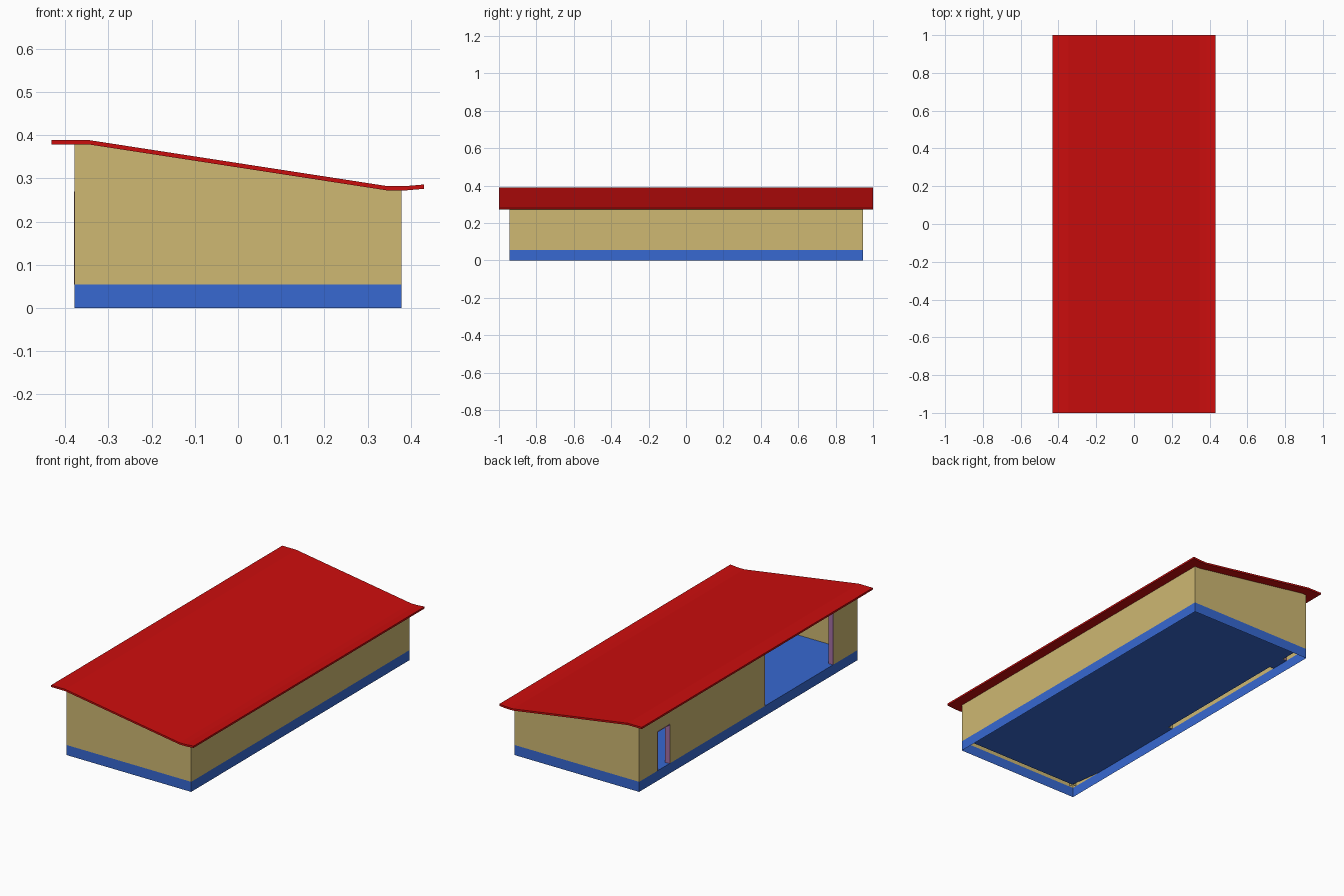
import bpy, bmesh
from mathutils import Vector

if "Cube" in bpy.data.objects:
    bpy.data.objects.remove(bpy.data.objects["Cube"])

HX, HY = 0.378, 0.945      # footprint half sizes
BASE = 0.055               # top of foundation
T = 0.025                  # wall thickness


def material(name, rgb):
    m = bpy.data.materials.new(name)
    m.diffuse_color = (*rgb, 1)
    m.use_nodes = True
    m.node_tree.nodes["Principled BSDF"].inputs["Base Color"].default_value = m.diffuse_color
    return m


BLUE = material("foundation_blue", (0.038, 0.14, 0.64))
RED = material("roof_red", (0.6, 0.004, 0.004))
SAND = material("wall_sand", (0.62, 0.48, 0.17))
MAUVE = material("frame_mauve", (0.38, 0.16, 0.38))


def finish(bm, name, mat):
    mesh = bpy.data.meshes.new(name)
    bm.to_mesh(mesh)
    bm.free()
    mesh.materials.append(mat)
    obj = bpy.data.objects.new(name, mesh)
    bpy.context.collection.objects.link(obj)
    return obj


def extrude(name, pts, axis, lo, hi, mat, open_at=None):
    """Extrude a profile along x or y; optionally drop the faces lying at z = open_at."""
    bm = bmesh.new()
    place = (lambda a, z: (lo, a, z)) if axis == "x" else (lambda a, z: (a, lo, z))
    face = bm.faces.new([bm.verts.new(place(a, z)) for a, z in pts])
    step = Vector((hi - lo, 0, 0)) if axis == "x" else Vector((0, hi - lo, 0))
    ext = bmesh.ops.extrude_face_region(bm, geom=[face], use_keep_orig=True)
    new = [g for g in ext["geom"] if isinstance(g, bmesh.types.BMVert)]
    bmesh.ops.translate(bm, vec=step, verts=new)
    bmesh.ops.recalc_face_normals(bm, faces=bm.faces)
    if open_at is not None:
        drop = [f for f in bm.faces if all(abs(v.co.z - open_at) < 1e-5 for v in f.verts)]
        bmesh.ops.delete(bm, geom=drop, context="FACES_ONLY")
    return finish(bm, name, mat)


# Foundation: thin skirt, open at top and bottom
bm = bmesh.new()
ring = [(-HX, -HY), (HX, -HY), (HX, HY), (-HX, HY)]
low = [bm.verts.new((x, y, 0)) for x, y in ring]
top = [bm.verts.new((x, y, BASE)) for x, y in ring]
for i in range(4):
    j = (i + 1) % 4
    bm.faces.new((low[i], low[j], top[j], top[i]))
finish(bm, "foundation", BLUE)

# Openings in the left wall: (y start, y end, top z)
GARAGE = (-0.735, -0.14, 0.34)
DOOR = (0.68, 0.787, 0.27)

# Floor: sheet between the walls that runs out through both openings
bm = bmesh.new()
ix, iy = HX - T, HY - T
outline = [(-ix, -iy)]
for y0, y1, _ in (GARAGE, DOOR):
    outline += [(-ix, y0), (-HX, y0), (-HX, y1), (-ix, y1)]
outline += [(-ix, iy), (ix, iy), (ix, -iy)]
floor = bm.faces.new([bm.verts.new((x, y, BASE)) for x, y in reversed(outline)])
bmesh.ops.triangulate(bm, faces=[floor])
finish(bm, "floor", BLUE)

# Roof: bent sheet with flat eaves
roof_under = [(-0.432, 0.379), (-0.347, 0.379), (0.347, 0.272), (0.385, 0.272), (0.431, 0.276)]
roof_top = [(x, z + 0.01) for x, z in roof_under]
extrude("roof", roof_under + roof_top[::-1], "y", -1, 1, RED)

# Gable walls follow the underside of the roof
gable = [(-HX, BASE), (HX, BASE), (HX, 0.272), (0.347, 0.272), (-0.347, 0.379), (-HX, 0.379)]
extrude("front_wall", gable, "y", -HY, -HY + T, SAND, BASE)
extrude("back_wall", gable, "y", HY - T, HY, SAND, BASE)

# Right wall
side = [(-HY, BASE), (HY, BASE), (HY, 0.272), (-HY, 0.272)]
extrude("right_wall", side, "x", HX - T, HX, SAND, BASE)

# Left wall with garage and door openings
left = [(-HY, BASE)]
for y0, y1, z in (GARAGE, DOOR):
    left += [(y0, BASE), (y0, z), (y1, z), (y1, BASE)]
left += [(HY, BASE), (HY, 0.379), (-HY, 0.379)]
extrude("left_wall", left, "x", -HX, -HX + T, SAND, BASE)

# Opening frames line the jambs and heads
for name, (y0, y1, z) in (("garage_frame", GARAGE), ("door_frame", DOOR)):
    w = 0.003
    out = 0.0 if name == "garage_frame" else 0.002
    u = [(y0, BASE), (y0, z), (y1, z), (y1, BASE),
         (y1 - w, BASE), (y1 - w, z - w), (y0 + w, z - w), (y0 + w, BASE)]
    extrude(name, u, "x", -HX - out, -HX + T + 0.001, MAUVE)
